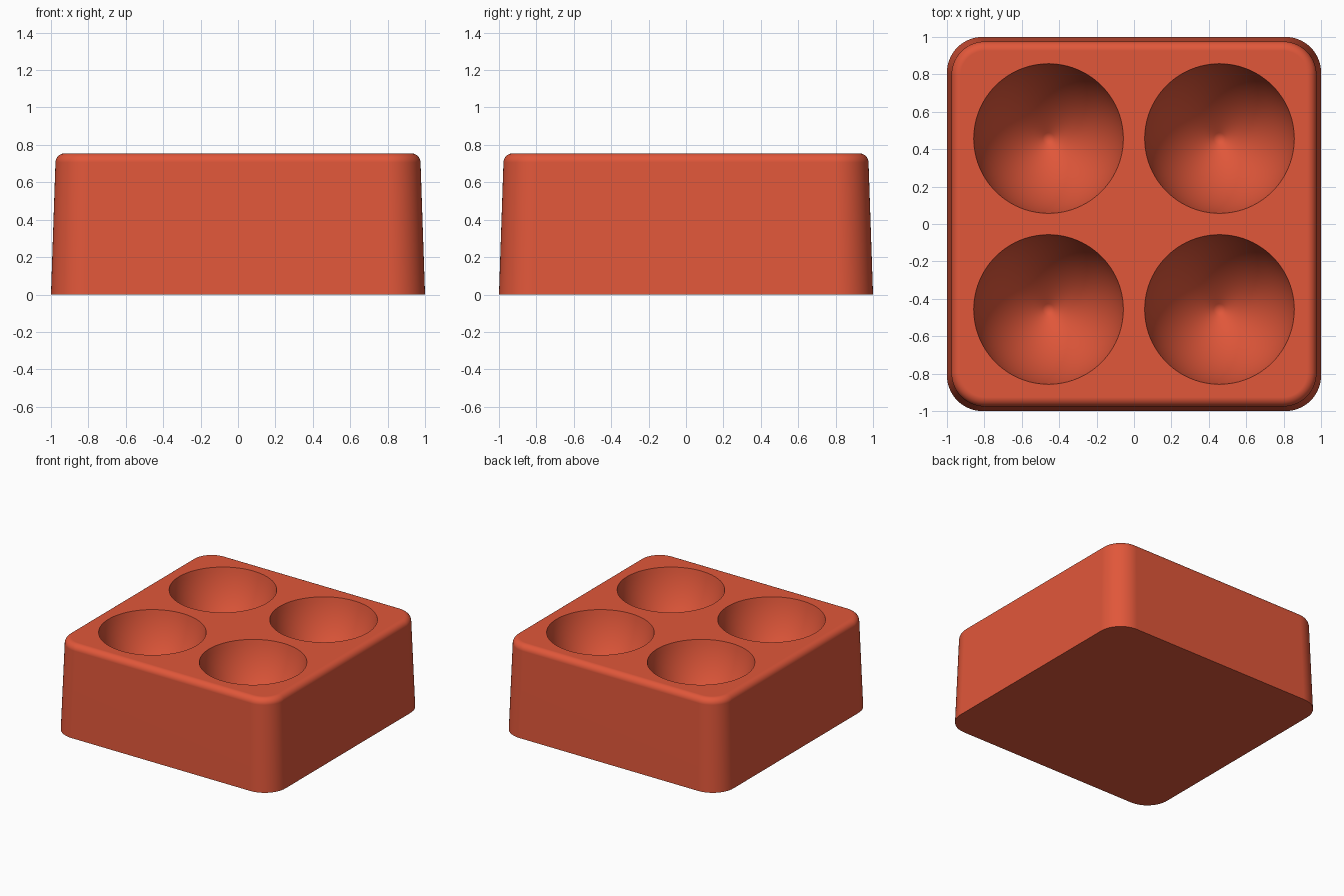
import bpy, bmesh
from math import sin, cos, radians, pi

cube = bpy.data.objects.get("Cube")
if cube:
    bpy.data.objects.remove(cube, do_unlink=True)

HEIGHT = 0.755
EDGE = 0.05        # rounding of the top edge
CUP = 0.4          # cup rim radius
SPACING = 0.457    # cup centre offset

red = bpy.data.materials.new("brick_red")
red.use_nodes = True
red.diffuse_color = (0.75, 0.095, 0.042, 1)
red.node_tree.nodes["Principled BSDF"].inputs["Base Color"].default_value = red.diffuse_color


def make_object(name, bm):
    bmesh.ops.recalc_face_normals(bm, faces=bm.faces)
    mesh = bpy.data.meshes.new(name)
    bm.to_mesh(mesh)
    bm.free()
    mesh.materials.append(red)
    obj = bpy.data.objects.new(name, mesh)
    bpy.context.collection.objects.link(obj)
    return obj


def bridge(bm, a, b):
    n = len(a)
    for i in range(n):
        j = (i + 1) % n
        bm.faces.new((a[i], a[j], b[j], b[i]))


def rounded_square(bm, half, radius, z, steps=14):
    ring = []
    for quarter, (sx, sy) in enumerate(((1, 1), (-1, 1), (-1, -1), (1, -1))):
        for k in range(steps + 1):
            a = (quarter + k / steps) * pi / 2
            c = half - radius
            ring.append(bm.verts.new((sx * c + radius * cos(a), sy * c + radius * sin(a), z)))
    return ring


# Tapered block with rounded corners and a rounded top edge
bm = bmesh.new()
rings = [rounded_square(bm, 1, 0.19, 0)]
for i in range(9):
    a = radians(2 + 88 * i / 8)
    inset = EDGE * (1 - cos(a))
    rings.append(rounded_square(bm, 0.976 - inset, 0.18 - inset, HEIGHT - EDGE * (1 - sin(a))))
for lower, upper in zip(rings, rings[1:]):
    bridge(bm, lower, upper)
bm.faces.new(rings[0])
bm.faces.new(rings[-1])
block = make_object("tray_block", bm)


# Pointed bowl: an arc from a sloped tip to a steep rim, turned around its axis
def add_cup(bm, cx, cy, sides=96, steps=20):
    tip, rim = radians(30), radians(80)
    arc = CUP / (sin(rim) - sin(tip))
    depth = arc * (cos(tip) - cos(rim))

    def ring(r, z):
        return [bm.verts.new((cx + r * cos(2 * pi * k / sides),
                              cy + r * sin(2 * pi * k / sides), z)) for k in range(sides)]

    point = bm.verts.new((cx, cy, HEIGHT - depth))
    loops = []
    for i in range(1, steps + 1):
        a = tip + (rim - tip) * i / steps
        loops.append(ring(arc * (sin(a) - sin(tip)),
                          HEIGHT - depth + arc * (cos(tip) - cos(a))))
    loops.append(ring(CUP + 0.01, HEIGHT + 0.06))
    for k in range(sides):
        bm.faces.new((point, loops[0][k], loops[0][(k + 1) % sides]))
    for lower, upper in zip(loops, loops[1:]):
        bridge(bm, lower, upper)
    bm.faces.new(loops[-1])


bm = bmesh.new()
for x in (-SPACING, SPACING):
    for y in (-SPACING, SPACING):
        add_cup(bm, x, y)
cutter = make_object("cup_cutter", bm)
cutter.hide_render = True

# Carve the cups, then drop the cutter
carve = block.modifiers.new("carve_cups", 'BOOLEAN')
carve.operation = 'DIFFERENCE'
carve.solver = 'EXACT'
carve.object = cutter
bpy.ops.object.select_all(action='DESELECT')
block.select_set(True)
bpy.context.view_layer.objects.active = block
bpy.ops.object.modifier_apply(modifier=carve.name)
bpy.data.objects.remove(cutter, do_unlink=True)

# Smooth curves, crisp rims, clean flat top
bpy.ops.object.shade_smooth_by_angle(angle=radians(35))
weighted = block.modifiers.new("clean_shading", 'WEIGHTED_NORMAL')
weighted.keep_sharp = True
